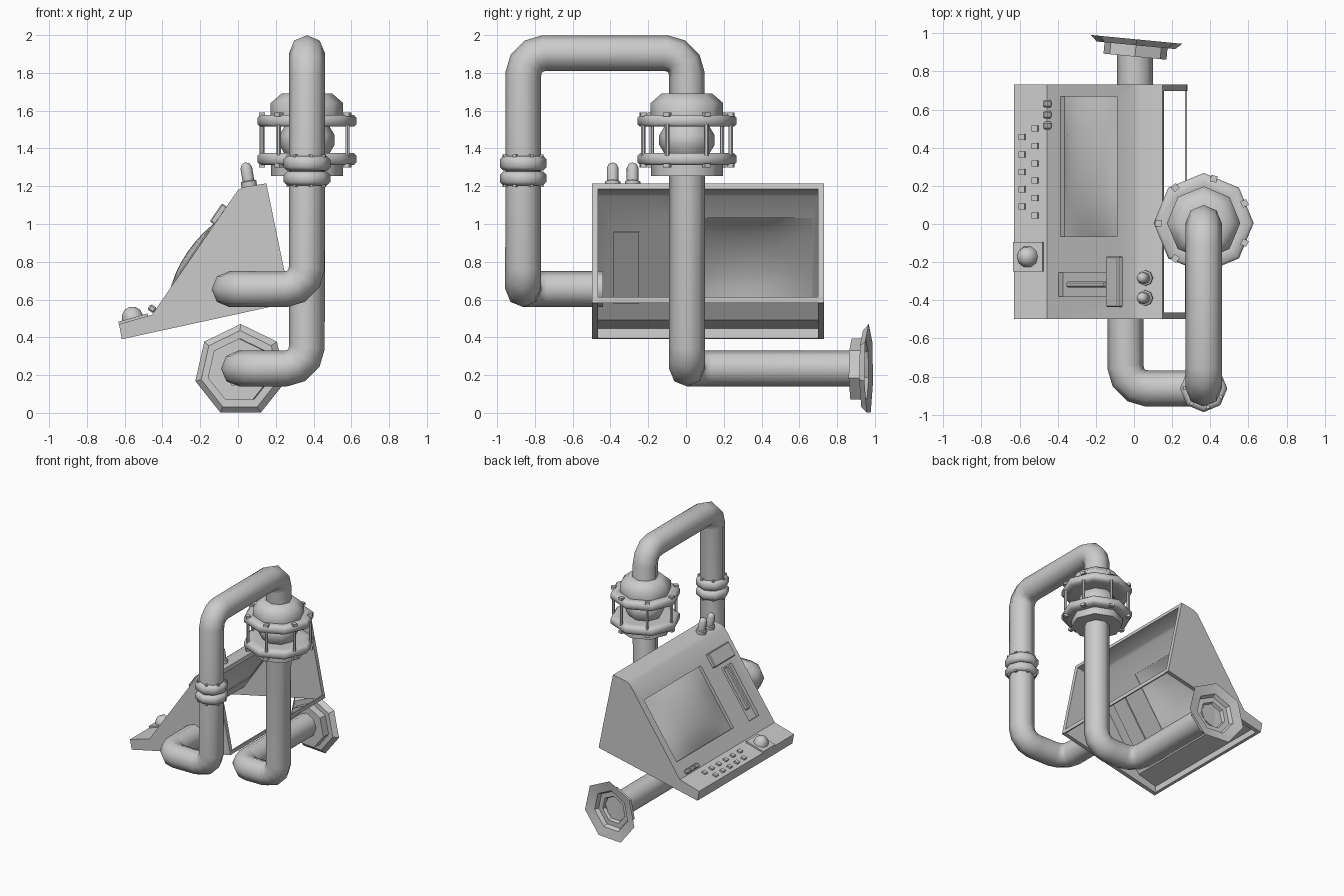
import bpy, bmesh, math
from mathutils import Matrix, Vector

if "Cube" in bpy.data.objects:
    bpy.data.objects.remove(bpy.data.objects["Cube"])

T = Matrix.Translation


def finish(name, bm, mat=None, angle=50):
    bmesh.ops.recalc_face_normals(bm, faces=bm.faces)
    if mat:
        bm.transform(mat)
    me = bpy.data.meshes.new(name)
    bm.to_mesh(me)
    bm.free()
    ob = bpy.data.objects.new(name, me)
    bpy.context.collection.objects.link(ob)
    smooth(ob, angle)
    return ob


def smooth(ob, angle=50):
    bpy.ops.object.select_all(action='DESELECT')
    ob.select_set(True)
    bpy.context.view_layer.objects.active = ob
    bpy.ops.object.shade_smooth_by_angle(angle=math.radians(angle))


def box(name, size, mat, bevel=0):
    bm = bmesh.new()
    bmesh.ops.create_cube(bm, size=1, matrix=Matrix.Diagonal((*size, 1)))
    if bevel:
        bmesh.ops.bevel(bm, geom=bm.edges[:], offset=bevel, segments=1, affect='EDGES')
    return finish(name, bm, mat, 30)


def lathe(name, profile, sides, mat, turn=0.0, angle=50):
    bm = bmesh.new()
    rings = []
    for r, z in profile:
        if r == 0:
            rings.append([bm.verts.new((0, 0, z))] * sides)
        else:
            rings.append([bm.verts.new((r * math.cos(turn + math.tau * i / sides),
                                        r * math.sin(turn + math.tau * i / sides), z))
                          for i in range(sides)])
    for a, b in zip(rings, rings[1:]):
        for i in range(sides):
            j = (i + 1) % sides
            bm.faces.new(list(dict.fromkeys((a[i], a[j], b[j], b[i]))))
    return finish(name, bm, mat, angle)


def prism(name, pts, y0, y1):
    bm = bmesh.new()
    f = bm.faces.new([bm.verts.new((x, y0, z)) for x, z in pts])
    g = bmesh.ops.extrude_face_region(bm, geom=[f])
    bmesh.ops.translate(bm, vec=(0, y1 - y0, 0),
                        verts=[v for v in g['geom'] if isinstance(v, bmesh.types.BMVert)])
    return finish(name, bm, None, 35)


def cut(ob, cutter):
    cutter.hide_render = True
    m = ob.modifiers.new('cut', 'BOOLEAN')
    m.operation, m.solver, m.object = 'DIFFERENCE', 'EXACT', cutter
    bpy.context.view_layer.objects.active = ob
    bpy.ops.object.modifier_apply(modifier=m.name)
    bpy.data.objects.remove(cutter)


def face_frame(p, q):
    """Placement on a sloped console face: local x up the slope, z outwards."""
    a = math.atan2(q[1] - p[1], q[0] - p[0])

    def at(x, y, lift=0):
        z = p[1] + (x - p[0]) * math.tan(a)
        return T((x, y, z)) @ Matrix.Rotation(-a, 4, 'Y') @ T((0, 0, lift))
    return at, math.cos(a)


# Console shell, open at the back and underneath
P = [(-.615, .39), (-.63, .47), (-.455, .52), (0, 1.18), (.03, 1.195), (.15, 1.215), (.28, .585)]
shell = prism('console_shell', P, -.497, .73)
cut(shell, prism('inner_cutter', [(-.585, .3), (-.6, .448), (-.438, .492), (.015, 1.148),
                                  (.035, 1.165), (.4, 1.226), (.4, .3)], -.465, .698))
box('back_bar', (.01, 1.22, .03), T((.272, .116, .598)))

panel, pc = face_frame(P[2], P[3])
desk, dc = face_frame(P[1], P[2])
top, tc = face_frame(P[4], P[5])
cut(shell, box('screen_cutter', (.295 / pc, .735, .1), panel(-.237, .302)))
cut(shell, box('slot_cutter', (.25 / pc, .125, .1), panel(-.27, -.317)))
smooth(shell, 35)

# Bulging screen
bm = bmesh.new()
bmesh.ops.create_grid(bm, x_segments=8, y_segments=8, size=1)
for v in bm.verts:
    u, w = v.co.x, v.co.y
    v.co = (u * .1475 / pc, w * .3675, -.026 + .06 * (1 - u * u) ** .8 * (1 - w * w) ** .8)
finish('screen', bm, panel(-.237, .302), 60)

# Drive slot: floor and upright plate
box('slot_floor', (.26 / pc, .135, .012), panel(-.27, -.317, -.034))
box('slot_plate', (.2 / pc, .03, .04), panel(-.25, -.317, -.012), .006)
box('top_button', (.065 / pc, .265, .035), panel(-.093, -.302, .012), .006)

# Small panel buttons and desk keys
for y in (.63, .573, .516):
    box('panel_button', (.035, .04, .04), panel(-.44, y, .018), .008)
for x, y0, n in ((-.585, .455, 5), (-.517, .5, 6)):
    for i in range(n):
        box('desk_key', (.032, .032, .02), desk(x, y0 - .091 * i, .004))

# Ball control on its plate
box('ball_plate', (.155 / dc, .155, .02), desk(-.553, -.172, .003))
lathe('control_ball', [(0, .06), (.03, .052), (.05, .03), (.057, 0)], 10, desk(-.555, -.172, .012))

# Indicator lamps on the top edge
for y in (-.283, -.388):
    lathe('lamp', [(0, .128), (.02, .12), (.031, .098), (.031, .03), (.041, .026), (.041, -.01), (0, -.01)],
          8, top(.06, y))

# Main pipe with rounded corners
X, Y = .365, .005
path = [Vector(p) for p in ((-.045, -.44, .655), (-.045, -.862, .655), (X, -.862, .655),
                            (X, -.862, 1.905), (X, Y, 1.905), (X, Y, .235), (.005, Y, .235), (.005, .9, .235))]
R, SEG = .115, 3
pts = [path[0]]
for a, b, c in zip(path, path[1:], path[2:]):
    d, e = (a - b).normalized() * R, (c - b).normalized() * R
    for k in range(SEG + 1):
        t = math.pi / 2 * k / SEG
        pts.append(b + d * (1 - math.sin(t)) + e * (1 - math.cos(t)))
pts.append(path[-1])
cu = bpy.data.curves.new('pipe', 'CURVE')
cu.dimensions = '3D'
cu.bevel_depth, cu.bevel_resolution, cu.use_fill_caps = .095, 2, True
sp = cu.splines.new('POLY')
sp.points.add(len(pts) - 1)
for p, co in zip(sp.points, pts):
    p.co = (*co, 1)
pipe = bpy.data.objects.new('pipe', cu)
bpy.context.collection.objects.link(pipe)
bpy.ops.object.select_all(action='DESELECT')
pipe.select_set(True)
bpy.context.view_layer.objects.active = pipe
bpy.ops.object.convert(target='MESH')
smooth(bpy.context.object, 60)


def ring(r, r_in, z0, z1, c=.014):
    """Flange section from top to bottom with softened rims."""
    return [(r_in, z1), (r - c, z1), (r, z1 - c), (r, z0 + c), (r - c, z0), (r_in, z0)]


# Valve: domes, flanges and core
lathe('valve_body',
      [(.08, 1.69), (.135, 1.69), (.192, 1.64), (.192, 1.575)] + ring(.262, .2, 1.515, 1.577)
      + [(.12, 1.515), (.147, 1.47), (.147, 1.42), (.12, 1.375)] + ring(.262, .2, 1.312, 1.375)
      + [(.19, 1.312), (.19, 1.255), (.08, 1.255)], 8, T((X, Y, 0)))
# Coupling on the front pipe
lathe('pipe_coupling', ring(.124, .09, 1.283, 1.36, .018) + ring(.124, .09, 1.205, 1.277, .018),
      8, T((X, -.862, 0)))

# Seven bolts and tie rods around each joint
for i in range(7):
    turn = Matrix.Rotation(math.pi + math.tau * i / 7, 4, 'Z')
    spot = T((X, Y, 0)) @ turn @ T((.238, 0, 0))
    lathe('tie_rod', [(.012, 1.53), (.012, 1.36)], 6, spot)
    for z in (1.58, 1.31):
        box('valve_bolt', (.034, .034, .02), spot @ T((0, 0, z)))
    for z in (1.362, 1.203):
        box('coupling_bolt', (.018, .018, .014),
            T((X, -.862, 0)) @ turn @ T((.1, 0, z)))

# Seven-sided, slightly skewed pipe mouth
lathe('pipe_mouth', [(.085, 0), (.17, 0), (.17, .06), (.212, .06), (.247, .091), (.165, .075),
                     (.15, .045), (.11, .045), (.1, .02), (0, .02)], 7,
      T((.005, .877, .2235)) @ Matrix.Rotation(math.radians(-5.5), 4, 'Z')
      @ Matrix.Rotation(math.radians(-90), 4, 'X'), -math.pi / 2, 25)
